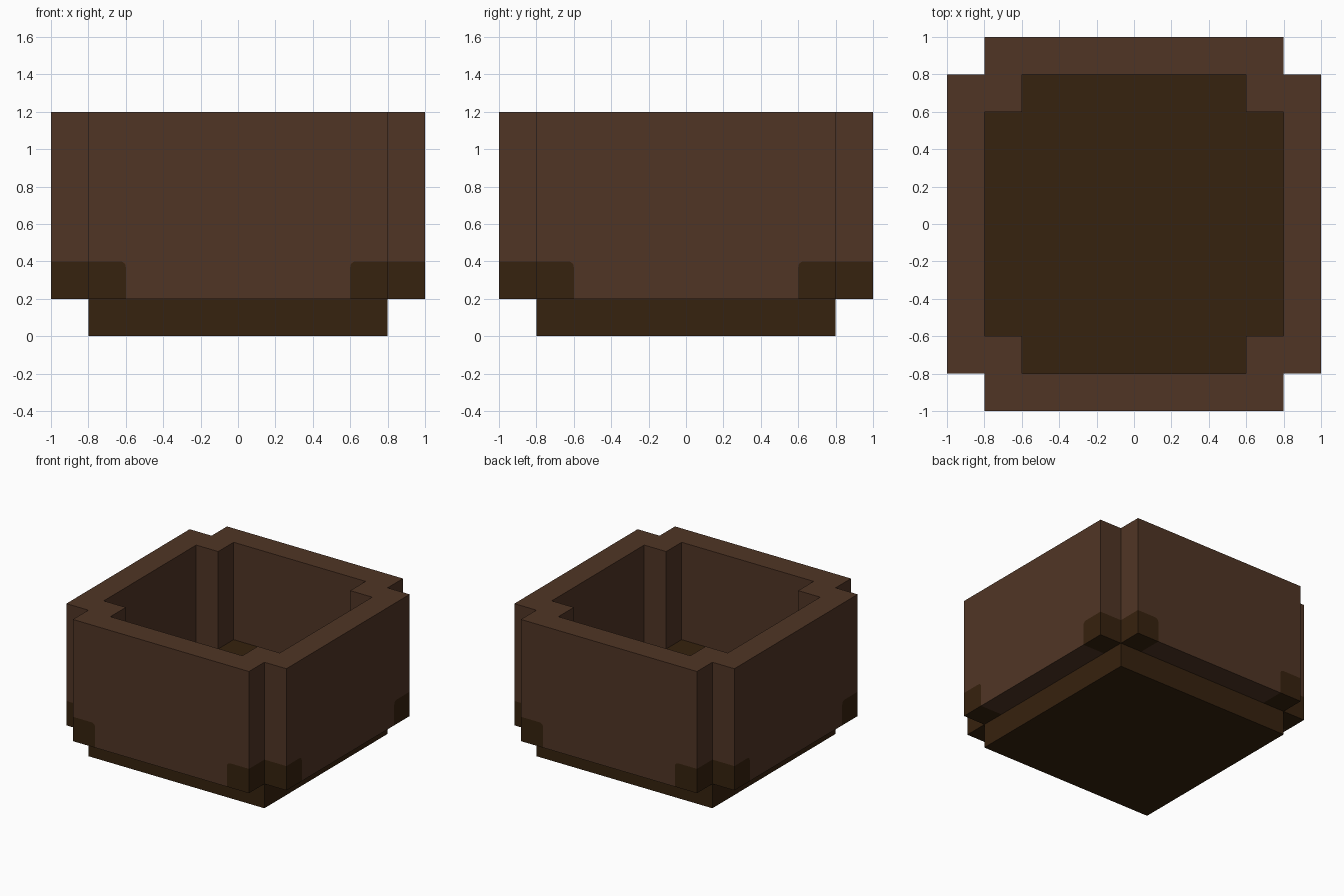
import bpy, bmesh, math
from mathutils import Vector

if "Cube" in bpy.data.objects:
    bpy.data.objects.remove(bpy.data.objects["Cube"])


def material(name, rgb):
    m = bpy.data.materials.new(name)
    m.diffuse_color = (*rgb, 1)
    m.use_nodes = True
    m.node_tree.nodes["Principled BSDF"].inputs["Base Color"].default_value = m.diffuse_color
    return m


CLAY = material("brown_clay", (0.0802, 0.0356, 0.0185))
DARK = material("dark_brown", (0.0369, 0.0159, 0.0044))
CUTS = [-1, -0.8, -0.6, 0.6, 0.8, 1]


def block_mesh(heights, filled):
    """Outer skin of the grid cells for which filled(far, near) is true."""
    bm = bmesh.new()
    axes = (CUTS, CUTS, heights)

    def solid(c):
        if any(not 0 <= c[a] < len(axes[a]) - 1 for a in range(3)):
            return False
        x, y = (abs(CUTS[i] + CUTS[i + 1]) / 2 for i in c[:2])
        return filled(max(x, y), min(x, y))

    for i in range(5):
        for j in range(5):
            for k in range(len(heights) - 1):
                c = (i, j, k)
                if not solid(c):
                    continue
                for a in range(3):
                    for s in (0, 1):
                        n = list(c)
                        n[a] += 2 * s - 1
                        if solid(n):
                            continue
                        u, v = (a + 1) % 3, (a + 2) % 3
                        quad = []
                        for du, dv in ((0, 0), (1, 0), (1, 1), (0, 1)):
                            p = list(c)
                            p[a] += s
                            p[u] += du
                            p[v] += dv
                            quad.append(bm.verts.new([axes[q][p[q]] for q in range(3)]))
                        bm.faces.new(quad if s else quad[::-1])
    bmesh.ops.remove_doubles(bm, verts=bm.verts, dist=1e-4)
    return bm


def finish(name, bm, mats):
    bmesh.ops.dissolve_limit(bm, angle_limit=0.01, verts=bm.verts,
                             edges=bm.edges, delimit={'MATERIAL'})
    me = bpy.data.meshes.new(name)
    bm.to_mesh(me)
    bm.free()
    for m in mats:
        me.materials.append(m)
    bpy.context.collection.objects.link(bpy.data.objects.new(name, me))


def round_patch(bm, face, r=0.03, steps=4):
    """Round the upper inner corner of a dark patch on an outer wall."""
    v = min(face.verts, key=lambda p: abs(p.co.x) + abs(p.co.y) - p.co.z)
    ends = []
    for e in [e for e in face.edges if v in e.verts]:
        ends.append(bmesh.utils.edge_split(e, v, r / e.calc_length())[1])
    a, b = ends
    c = a.co + b.co - v.co
    arc = []
    for i in range(1, steps):
        t = math.pi / 2 * i / steps
        arc.append(c + (a.co - c) * math.cos(t) + (b.co - c) * math.sin(t))
    new, _ = bmesh.utils.face_split(face, a, b, coords=arc)
    for f in (face, new):
        f.material_index = 0 if v in f.verts else 1


# Pot wall with stepped corners, dark at the foot of each corner
wall = block_mesh([0.2, 0.4, 1.2],
                  lambda far, near: near < 0.8 and (far > 0.8 or near > 0.6))
for f in wall.faces:
    c = f.calc_center_median()
    f.material_index = int(min(abs(c.x), abs(c.y)) > 0.6 and c.z < 0.39)
wall.normal_update()
patches = []
for f in wall.faces:
    c = f.calc_center_median()
    if f.material_index and abs(f.normal.z) < 0.1 and max(abs(c.x), abs(c.y)) > 0.99:
        patches.append(f)
for f in patches:
    round_patch(wall, f)
finish("pot_wall", wall, [CLAY, DARK])

# Soil floor filling the inside of the pot
finish("inner_floor", block_mesh([0.2, 0.4],
       lambda far, near: far < 0.8 and near < 0.6), [DARK])

# Square foot below the wall
finish("base", block_mesh([0, 0.2], lambda far, near: far < 0.8), [DARK])
